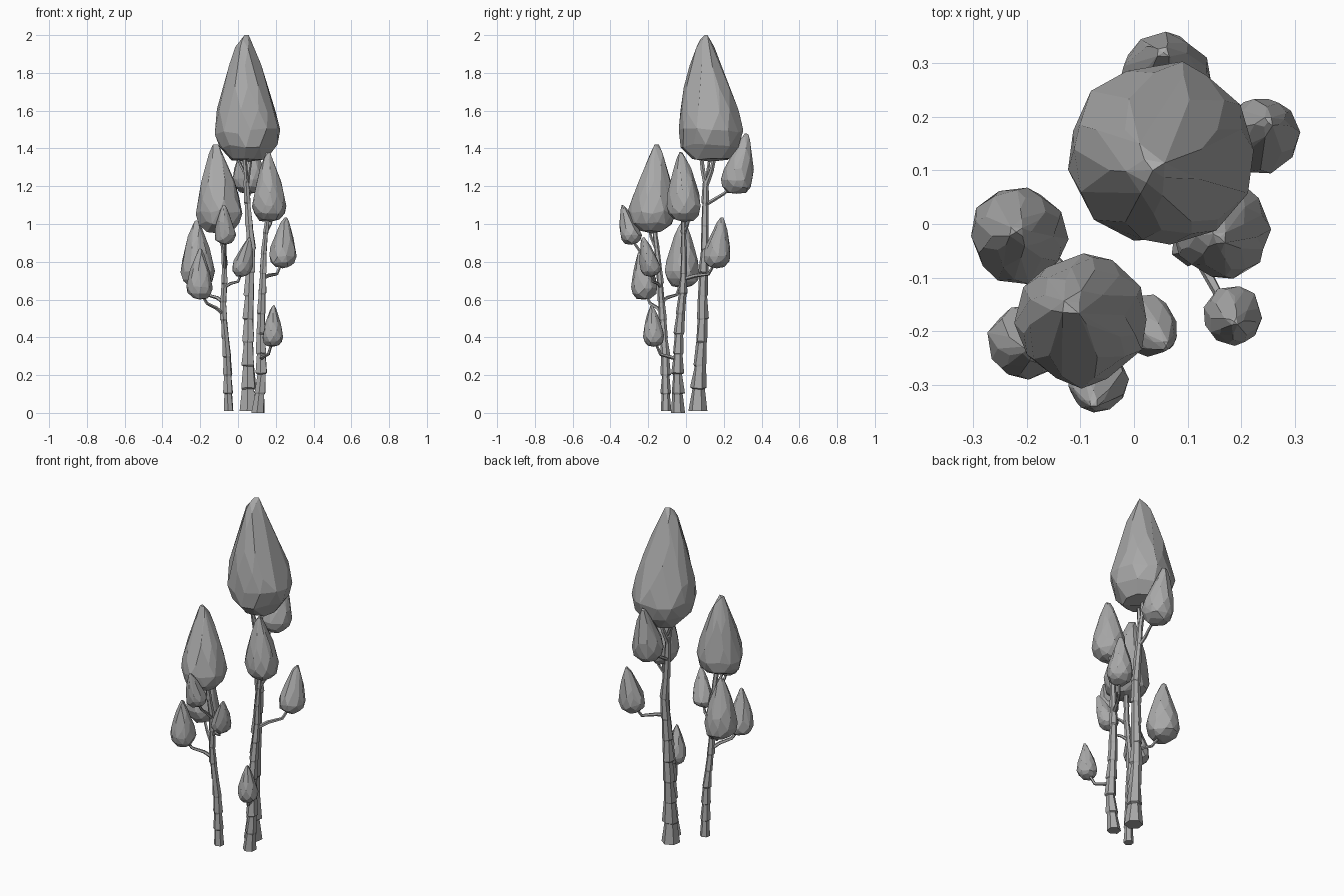
import bpy, bmesh, math, random
from mathutils import Vector

random.seed(4)
if "Cube" in bpy.data.objects:
    bpy.data.objects.remove(bpy.data.objects["Cube"])

# One flat colour for everything
grey = bpy.data.materials.new("plain grey")
grey.use_nodes = True
GREY = (0.4, 0.4, 0.4, 1)
grey.diffuse_color = GREY
grey.node_tree.nodes["Principled BSDF"].inputs["Base Color"].default_value = GREY


def finish(name, bm):
    bmesh.ops.recalc_face_normals(bm, faces=bm.faces)
    mesh = bpy.data.meshes.new(name)
    bm.to_mesh(mesh)
    bm.free()
    mesh.materials.append(grey)
    obj = bpy.data.objects.new(name, mesh)
    bpy.context.collection.objects.link(obj)


# Teardrop outline: (share of height, share of radius)
TEARDROP = [(0.035, 0.6), (0.12, 0.91), (0.24, 1.02), (0.4, 0.93),
            (0.58, 0.74), (0.75, 0.52), (0.89, 0.32), (0.985, 0.15)]


def crown(name, center, radius, bottom, top, apex, sides):
    """Faceted teardrop: the hull of loosely placed rings, leaning to its apex."""
    bm = bmesh.new()
    height = top - bottom
    center, apex = Vector(center), Vector(apex)
    bm.verts.new((center.x, center.y, bottom))
    for level, (t, share) in enumerate(TEARDROP):
        axis = center.lerp(apex, max(0, (t - 0.25) / 0.75))
        count = max(4, round(sides * min(1, share + 0.15)))
        for i in range(count):
            a = math.tau * (i + 0.5 * (level % 2) + random.uniform(-0.22, 0.22)) / count
            r = radius * share * random.uniform(0.96, 1.04)
            z = bottom + height * min(1, t + random.uniform(-0.025, 0.025))
            bm.verts.new((axis.x + r * math.cos(a), axis.y + r * math.sin(a), z))
    bm.verts.new((apex.x, apex.y, top))
    hull = bmesh.ops.convex_hull(bm, input=bm.verts)
    loose = {g for g in hull["geom_interior"] + hull["geom_unused"]
             if isinstance(g, bmesh.types.BMVert)}
    bmesh.ops.delete(bm, geom=list(loose), context="VERTS")
    # Merge nearly level triangles into larger facets
    bmesh.ops.dissolve_limit(bm, angle_limit=math.radians(9),
                             verts=bm.verts, edges=bm.edges)
    finish(name, bm)


def loft(name, rings):
    """Skin a list of point rings and close both ends."""
    bm = bmesh.new()
    rows = [[bm.verts.new(p) for p in ring] for ring in rings]
    n = len(rows[0])
    for low, high in zip(rows, rows[1:]):
        for i in range(n):
            j = (i + 1) % n
            bm.faces.new((low[i], low[j], high[j], high[i]))
    bm.faces.new(rows[0][::-1])
    bm.faces.new(rows[-1])
    finish(name, bm)


def along(path, z):
    """Point and radius of a trunk path at height z."""
    for a, b in zip(path, path[1:]):
        if z <= b[2]:
            f = (z - a[2]) / (b[2] - a[2])
            return [p + (q - p) * f for p, q in zip(a, b)]
    return path[-1]


def trunk(name, path, sections, sides=6):
    """Upright trunk with ragged, stepped bark sections."""
    rings = []
    z0, z1 = path[0][2], path[-1][2]

    def ring(z, scale, rough):
        x, y, _, r = along(path, z)
        pts = []
        for i in range(sides):
            a = math.tau * i / sides + 0.4
            k = r * scale * random.uniform(1 - rough, 1 + rough)
            lift = random.uniform(-0.25, 0.25) * rough * (z1 - z0) / sections
            pts.append((x + k * math.cos(a), y + k * math.sin(a), z + lift))
        return pts

    for s in range(sections):
        low = z0 + (z1 - z0) * s / sections
        high = z0 + (z1 - z0) * (s + 1) / sections
        rings.append(ring(low, 1.1, 0.14 if s else 0))
        rings.append(ring(high - 0.008, 0.92, 0.12))
    loft(name, rings)


def branch(name, points, start=0.011, end=0.007, sides=5):
    """Thin tapering twig through a few points."""
    pts = [Vector(p) for p in points]
    rings = []
    for i, p in enumerate(pts):
        tangent = pts[min(i + 1, len(pts) - 1)] - pts[max(i - 1, 0)]
        turn = Vector((0, 0, 1)).rotation_difference(tangent)
        r = start + (end - start) * i / (len(pts) - 1)
        rings.append([p + turn @ Vector((r * math.cos(math.tau * k / sides),
                                         r * math.sin(math.tau * k / sides), 0))
                      for k in range(sides)])
    loft(name, rings)


# Trunks: x, y, z, radius
trunk("tall_trunk", [(0.055, 0.063, 0.01, 0.046), (0.055, 0.07, 0.2, 0.033),
                     (0.055, 0.085, 0.4, 0.03), (0.06, 0.09, 0.65, 0.027),
                     (0.072, 0.1, 0.85, 0.022), (0.055, 0.1, 1.05, 0.018),
                     (0.043, 0.105, 1.24, 0.016)], 10)
trunk("front_trunk", [(-0.05, -0.105, 0.01, 0.025), (-0.058, -0.11, 0.3, 0.022),
                      (-0.08, -0.127, 0.55, 0.018), (-0.068, -0.14, 0.75, 0.015),
                      (-0.085, -0.168, 0.98, 0.013)], 10)
trunk("right_trunk", [(0.105, -0.042, 0, 0.034), (0.125, -0.045, 0.2, 0.028),
                      (0.12, -0.035, 0.45, 0.025), (0.13, -0.012, 0.7, 0.019),
                      (0.14, -0.012, 0.9, 0.015), (0.16, -0.015, 1.06, 0.012)], 10)

# Crowns: centre, radius, bottom, top, apex, sides
crown("tall_crown", (0.052, 0.13), 0.169, 1.33, 2.0, (0.035, 0.1), 13)
crown("front_crown", (-0.098, -0.18), 0.12, 0.95, 1.42, (-0.118, -0.155), 12)
crown("right_crown", (0.165, -0.012), 0.09, 1.01, 1.38, (0.16, -0.025), 10)
crown("back_crown", (0.06, 0.268), 0.084, 1.16, 1.48, (0.055, 0.32), 10)
crown("right_back_crown", (0.236, 0.163), 0.071, 0.765, 1.035, (0.25, 0.19), 9)
crown("right_front_crown", (0.184, -0.17), 0.055, 0.35, 0.57, (0.187, -0.182), 9)
crown("left_crown", (-0.215, -0.02), 0.09, 0.66, 1.02, (-0.22, -0.015), 10)
crown("left_front_crown", (-0.203, -0.22), 0.069, 0.6, 0.87, (-0.2, -0.235), 9)
crown("front_small_crown", (-0.068, -0.29), 0.056, 0.89, 1.1, (-0.075, -0.335), 9)
crown("middle_small_crown", (0.022, -0.187), 0.055, 0.72, 0.93, (0.06, -0.228), 9)

# Branches of the tall trunk
branch("tall_left_fork", [(0.044, 0.105, 1.21), (0.04, 0.09, 1.28), (0.03, 0.075, 1.4)], 0.014, 0.01)
branch("tall_right_fork", [(0.044, 0.105, 1.2), (0.055, 0.135, 1.28), (0.075, 0.16, 1.4)], 0.014, 0.01)
branch("tall_side_twig", [(0.044, 0.11, 1.25), (0.015, 0.12, 1.31), (-0.02, 0.13, 1.39)], 0.009, 0.006)
branch("back_branch", [(0.05, 0.1, 1.1), (0.05, 0.15, 1.13), (0.06, 0.2, 1.16), (0.06, 0.26, 1.21)])

# Branches of the right trunk
branch("right_back_branch", [(0.13, -0.01, 0.71), (0.16, 0.05, 0.727),
                             (0.205, 0.12, 0.735), (0.232, 0.155, 0.8)], 0.012)
branch("right_front_branch", [(0.12, -0.04, 0.285), (0.13, -0.08, 0.295),
                              (0.16, -0.135, 0.31), (0.182, -0.165, 0.38)], 0.012)
branch("right_top_twig", [(0.14, -0.012, 0.94), (0.172, 0.01, 1.0), (0.19, 0.015, 1.07)], 0.009, 0.006)

# Branches of the front trunk
branch("left_branch", [(-0.078, -0.127, 0.585), (-0.11, -0.1, 0.61),
                       (-0.165, -0.05, 0.625), (-0.21, -0.022, 0.7)])
branch("left_front_branch", [(-0.08, -0.127, 0.525), (-0.115, -0.15, 0.555),
                             (-0.165, -0.19, 0.58), (-0.2, -0.22, 0.64)])
branch("middle_branch", [(-0.072, -0.135, 0.665), (-0.04, -0.15, 0.685),
                         (0.0, -0.175, 0.695), (0.02, -0.187, 0.75)], 0.009)
branch("front_branch", [(-0.07, -0.14, 0.76), (-0.07, -0.19, 0.81),
                        (-0.068, -0.24, 0.85), (-0.068, -0.288, 0.92)], 0.009)
branch("front_top_twig", [(-0.076, -0.155, 0.86), (-0.1, -0.185, 0.93), (-0.115, -0.2, 1.0)], 0.009, 0.006)
